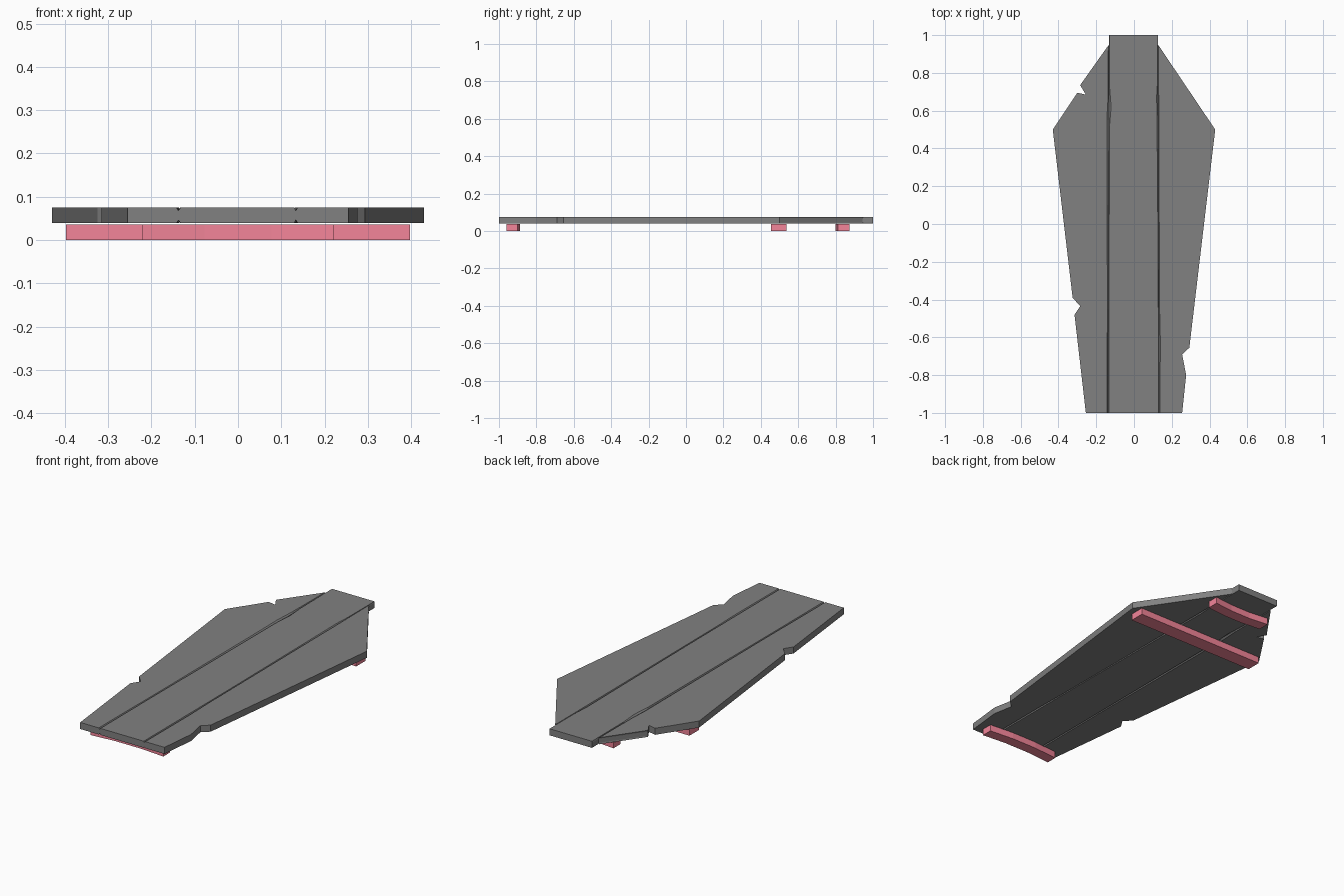
import bpy, bmesh

if "Cube" in bpy.data.objects:
    bpy.data.objects.remove(bpy.data.objects["Cube"])


def paint(name, color):
    mat = bpy.data.materials.new(name)
    mat.diffuse_color = (*color, 1)
    mat.use_nodes = True
    mat.node_tree.nodes["Principled BSDF"].inputs["Base Color"].default_value = mat.diffuse_color
    return mat


board_grey = paint("board_grey", (0.22, 0.22, 0.22))
batten_rose = paint("batten_rose", (0.90, 0.235, 0.32))


def solid(name, rings, mat):
    """Stack equal-length closed rings of points into a capped solid."""
    bm = bmesh.new()
    loops = [[bm.verts.new(p) for p in ring] for ring in rings]
    n = len(loops[0])
    for low, high in zip(loops, loops[1:]):
        for i in range(n):
            j = (i + 1) % n
            bm.faces.new((low[i], low[j], high[j], high[i]))
    bm.faces.new(loops[0][::-1])
    bm.faces.new(loops[-1])
    # merge the coplanar strips on unchamfered walls
    bmesh.ops.dissolve_limit(bm, angle_limit=0.005, verts=bm.verts, edges=bm.edges)
    bmesh.ops.recalc_face_normals(bm, faces=bm.faces)
    me = bpy.data.meshes.new(name)
    bm.to_mesh(me)
    bm.free()
    ob = bpy.data.objects.new(name, me)
    bpy.context.collection.objects.link(ob)
    me.materials.append(mat)


def plank(name, outline):
    """Outline points are (x, y, chamfer shift of the top and bottom edge in x)."""
    levels = ((0.039, 1), (0.046, 0), (0.068, 0), (0.075, 1))
    solid(name, [[(x + c * k, y, z) for x, y, c in outline] for z, k in levels],
          board_grey)


def seam(x0, x1, wear):
    """Board edge on the straight seam from x0 (foot) to x1 (head), worn by w."""
    return [(x0 + (x1 - x0) * (y + 1) / 2, y, w) for y, w in wear]


def batten(name, half, y0, y1, bow=0):
    """Cross bar whose middle bows sideways along y."""
    spots = ((-half, 0), (-half * 0.35, bow), (half * 0.35, bow), (half, 0))
    outline = [(x, y0 + b) for x, b in spots] + [(x, y1 + b) for x, b in spots[::-1]]
    solid(name, [[(x, y, z) for x, y in outline] for z in (0, 0.036)], batten_rose)


# seam lines shared by neighbouring boards: x at foot, x at head
LEFT = (-0.1375, -0.132)
RIGHT = (0.1335, 0.127)

# left board: notched outer edge, worn seam edge
plank("left_board", [(-0.255, -1, 0)] + seam(*LEFT, (
    (-1, -0.005), (-0.88, -0.006), (-0.45, -0.005), (0.10, -0.008),
    (0.38, -0.009), (0.55, -0.011), (0.66, -0.005), (0.945, -0.004))) + [
    (-0.285, 0.735, 0), (-0.255, 0.685, 0), (-0.30, 0.695, 0), (-0.43, 0.50, 0),
    (-0.325, -0.39, 0), (-0.285, -0.435, 0), (-0.315, -0.48, 0)])

# middle board: full length, worn along both seams
plank("middle_board", seam(*RIGHT, (
    (-1, -0.004), (-0.2, -0.003), (0.40, -0.006), (0.68, -0.008),
    (0.76, -0.003), (1, -0.001))) + seam(*LEFT, (
    (1, 0.001), (0.72, 0.004), (0.62, 0.012), (0.52, 0.004),
    (-0.6, 0.003), (-0.85, 0.004), (-1, 0.005))))

# right board: one notch near the foot
plank("right_board", [
    (0.255, -1, 0), (0.276, -0.80, 0), (0.255, -0.69, 0),
    (0.293, -0.655, 0), (0.43, 0.50, 0)] + seam(*RIGHT, (
    (0.945, 0.003), (0.40, 0.003), (-0.45, 0.004), (-0.60, 0.007), (-1, 0.005))))

# battens under the boards
batten("foot_batten", 0.22, -0.96, -0.90, 0.012)
batten("shoulder_batten", 0.397, 0.455, 0.537)
batten("head_batten", 0.173, 0.812, 0.875, -0.012)
